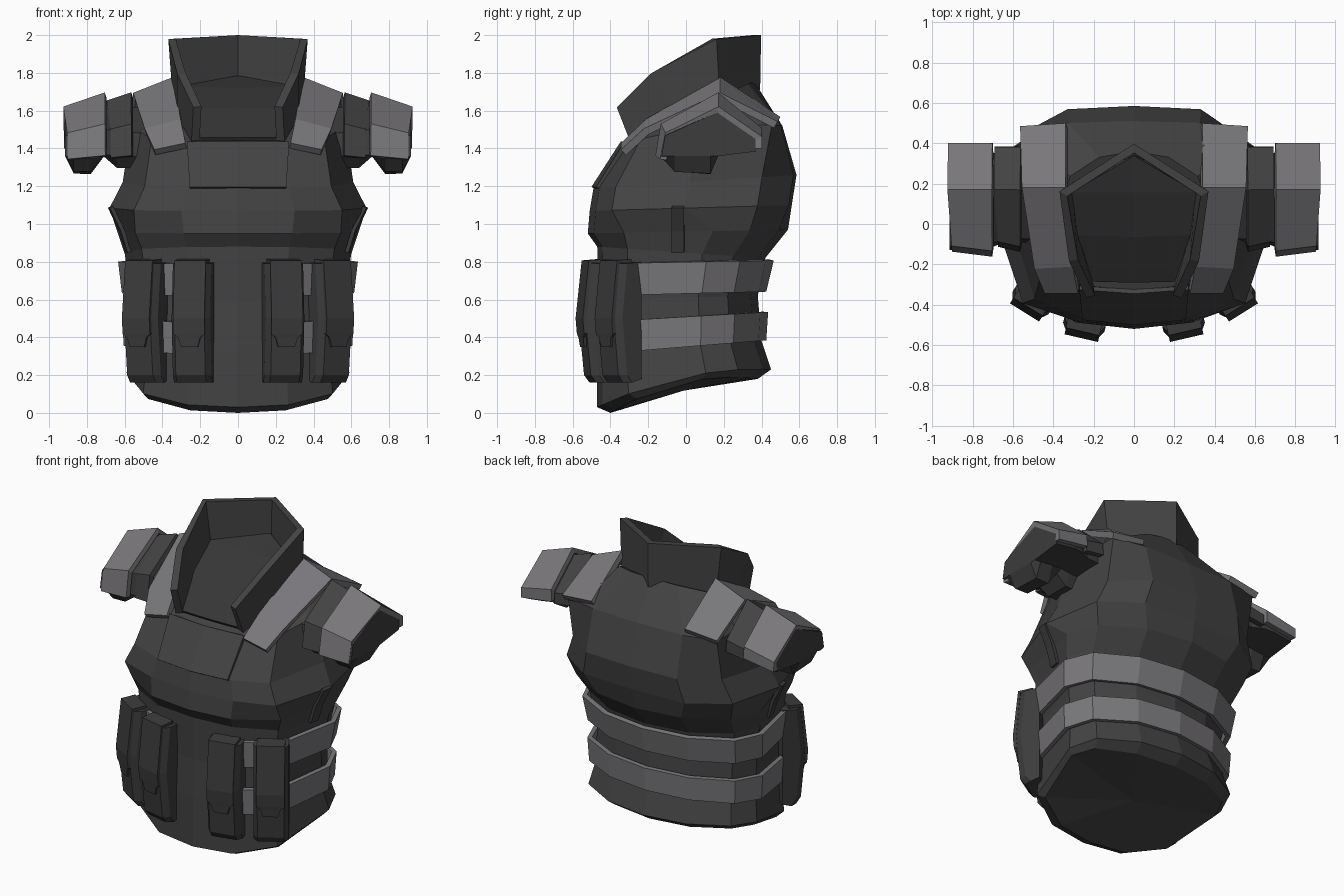
import bpy, bmesh, math
from mathutils import Vector, Matrix

cube = bpy.data.objects.get("Cube")
if cube:
    bpy.data.objects.remove(cube, do_unlink=True)


def material(name, r, g, b):
    m = bpy.data.materials.new(name)
    m.use_nodes = True
    m.diffuse_color = (r, g, b, 1)
    bsdf = m.node_tree.nodes["Principled BSDF"]
    bsdf.inputs["Base Color"].default_value = (r, g, b, 1)
    bsdf.inputs["Roughness"].default_value = 0.8
    return m


VEST = material("charcoal_vest", 0.056, 0.056, 0.057)
POUCH = material("dark_pouch", 0.045, 0.045, 0.046)
LINING = material("black_lining", 0.037, 0.037, 0.038)
PAD = material("grey_padding", 0.19, 0.184, 0.196)


def finish(name, bm, mat, mirror, thickness=0):
    mesh = bpy.data.meshes.new(name)
    bm.to_mesh(mesh)
    bm.free()
    mesh.materials.append(mat)
    ob = bpy.data.objects.new(name, mesh)
    bpy.context.collection.objects.link(ob)
    if mirror:
        ob.modifiers.new("Mirror", 'MIRROR')
    if thickness:
        mod = ob.modifiers.new("Solidify", 'SOLIDIFY')
        mod.thickness = thickness
        mod.offset = 0
    return ob


def loft(name, rings, mat, mirror=True):
    """Closed solid skinned over rings of equal point count."""
    bm = bmesh.new()
    vs = [[bm.verts.new(p) for p in ring] for ring in rings]
    n = len(vs[0])
    for a, b in zip(vs, vs[1:]):
        for i in range(n):
            j = (i + 1) % n
            bm.faces.new((a[i], a[j], b[j], b[i]))
    caps = [bm.faces.new(vs[0]), bm.faces.new(vs[-1])]
    bmesh.ops.poke(bm, faces=caps)
    bmesh.ops.recalc_face_normals(bm, faces=bm.faces)
    return finish(name, bm, mat, mirror)


def sheet(name, rows, mat, thickness, mirror=True):
    """Thin plate skinned over rows of points."""
    bm = bmesh.new()
    vs = [[bm.verts.new(p) for p in row] for row in rows]
    for a, b in zip(vs, vs[1:]):
        for i in range(len(a) - 1):
            bm.faces.new((a[i], a[i + 1], b[i + 1], b[i]))
    return finish(name, bm, mat, mirror, thickness)


# Half outlines of the torso, from front centre round to back centre
WAIST = [(0, -1), (0.45, -0.94), (0.85, -0.64), (1, 0.25),
         (0.88, 0.62), (0.48, 0.91), (0, 1)]
CHEST = [(0, -1), (0.44, -0.94), (0.81, -0.78), (1, -0.05),
         (0.89, 0.66), (0.54, 0.97), (0, 1)]
SHOULDER = CHEST[:4] + [(0.96, 0.87), (0.58, 0.98), (0, 1)]


def half_ring(outline, width, y_front, y_back, z_front, z_back, arch=0):
    pts = []
    for u, t in outline:
        k = (t + 1) / 2
        pts.append(Vector((u * width, y_front + (y_back - y_front) * k,
                           z_front + (z_back - z_front) * k + arch * (1 - t * t))))
    return pts


def full_ring(*args):
    half = half_ring(*args)
    return half + [Vector((-p.x, p.y, p.z)) for p in half[-2:0:-1]]


# Torso: hem, waist, chest overhang, shoulders, neck
torso = [
    (WAIST, 0.56, -0.40, 0.38, 0.00, 0.18, 0.07),
    (WAIST, 0.59, -0.47, 0.45, 0.03, 0.23, 0.06),
    (WAIST, 0.56, -0.47, 0.40, 0.36, 0.38),
    (WAIST, 0.56, -0.46, 0.38, 0.60, 0.62),
    (WAIST, 0.60, -0.47, 0.42, 0.88, 0.82),
    (WAIST, 0.64, -0.52, 0.54, 0.95, 0.97),
    (CHEST, 0.68, -0.51, 0.56, 1.07, 1.10),
    (CHEST, 0.61, -0.49, 0.585, 1.19, 1.26),
    (SHOULDER, 0.565, -0.33, 0.51, 1.42, 1.52, 0.05),
    (WAIST, 0.36, -0.29, 0.36, 1.43, 1.755, 0.015),
]
loft("vest_body", [full_ring(*r) for r in torso], VEST, mirror=False)

# Raised panel on the upper chest
sheet("chest_panel", [[(0, -0.49, 1.19), (0.255, -0.465, 1.19)],
                      [(0, -0.335, 1.43), (0.27, -0.315, 1.43)]], VEST, 0.025)

# Seam strip on each flank
sheet("side_seam", [[(x, -0.075, z), (x + 0.01, -0.01, z)]
                    for x, z in ((0.575, 0.85), (0.61, 0.965), (0.67, 1.09))],
      POUCH, 0.02)

# Waist belts, open at the front
belts = {
    "upper_belt": ((0.60, -0.46, 0.41, 0.62, 0.645), (0.62, -0.47, 0.45, 0.79, 0.81)),
    "lower_belt": ((0.59, -0.48, 0.41, 0.31, 0.385), (0.60, -0.49, 0.42, 0.48, 0.535)),
}
for name, (low, high) in belts.items():
    sheet(name, list(zip(half_ring(WAIST, *low)[1:], half_ring(WAIST, *high)[1:])),
          PAD, 0.03)

# Open collar and the lining it surrounds
sheet("collar", [
    [(0, 0.37, 1.71), (0, 0.375, 2.0)],
    [(0.325, 0.17, 1.67), (0.35, 0.15, 1.98)],
    [(0.30, -0.05, 1.57), (0.30, -0.18, 1.80)],
    [(0.225, -0.29, 1.44), (0.215, -0.36, 1.62)],
], VEST, 0.045)
sheet("neck_lining", [
    [(0, 0.34, 1.775), (0.01, 0.335, 1.775)],
    [(0, 0.16, 1.71), (0.31, 0.16, 1.72)],
    [(0, -0.06, 1.60), (0.28, -0.05, 1.61)],
    [(0, -0.285, 1.45), (0.21, -0.28, 1.45)],
], LINING, 0.02)

# Padded straps over the shoulders
sheet("shoulder_strap", [
    [(0.275, -0.33, 1.415), (0.44, -0.33, 1.38)],
    [(0.30, -0.20, 1.54), (0.49, -0.21, 1.49)],
    [(0.335, 0.18, 1.76), (0.55, 0.18, 1.675)],
    [(0.335, 0.49, 1.55), (0.56, 0.475, 1.525)],
], PAD, 0.04)


def droop(z, amount):
    """Lowers the top of a shoulder piece more than its hem."""
    return z - amount * (z - 1.25) / 0.4


# Short sleeves: a lobe hanging under the guard, trimmed flat at its ends
SLEEVE = [(-0.13, 1.37), (-0.06, 1.28), (0.13, 1.265), (0.17, 1.38),
          (0.37, 1.41), (0.37, 1.49), (0.17, 1.66), (-0.11, 1.51)]


def sleeve_ring(x, floor, scale, amount):
    return [(x, 0.13 + (y - 0.13) * scale, droop(max(z, floor), amount))
            for y, z in SLEEVE]


loft("sleeve", [sleeve_ring(0.46, 1.30, 0.85, 0.05), sleeve_ring(0.64, 1.30, 0.85, 0.03),
                sleeve_ring(0.71, 1.36, 0.95, 0.01), sleeve_ring(0.78, 1.26, 1, 0.025),
                sleeve_ring(0.87, 1.27, 1, 0.055), sleeve_ring(0.915, 1.38, 1, 0.065)], POUCH)

# Arched pieces over the sleeves
ARCH = [(-0.145, 1.36), (-0.12, 1.52), (0.17, 1.68), (0.385, 1.50), (0.385, 1.43)]


def arch_plate(name, x_in, x_out, amount, scale, mat):
    rows = []
    for y, z in ARCH:
        y = 0.15 + (y - 0.15) * scale
        front = y < 0
        rows.append([(x_in, y, z),
                     (x_out - 0.02 * front, y + 0.025 * front, droop(z, amount))])
    sheet(name, rows, mat, 0.035)


arch_plate("shoulder_guard", 0.70, 0.92, 0.07, 1, PAD)
arch_plate("sleeve_band", 0.56, 0.69, 0.04, 0.92, VEST)

# Magazine pouches: side profile as (depth, height), with chamfered flanks
POUCH_SIDE = [(0, 0.18), (0.10, 0.16), (0.13, 0.20), (0.16, 0.5), (0.13, 0.79), (0, 0.80)]
FLAP = [(0.085, 0.05, 0.805), (0.085, 0.135, 0.80), (0.085, 0.165, 0.5),
        (0.085, 0.158, 0.42), (0.06, 0.155, 0.40), (0.045, 0.15, 0.35)]


def pouch(name, x, y, angle):
    place = Matrix.Translation((x, y, 0)) @ Matrix.Rotation(math.radians(angle), 4, 'Z')
    rings = []
    for u, inset in ((-0.105, 0.04), (-0.08, 0), (0.08, 0), (0.105, 0.04)):
        rings.append([place @ Vector((u, -max(d - inset, 0), z)) for d, z in POUCH_SIDE])
    loft(name, rings, POUCH)
    sheet(name + "_flap", [[place @ Vector((s * w, -d, z)) for s in (-1, 1)]
                           for w, d, z in FLAP], POUCH, 0.02)


pouch("inner_pouch", 0.222, -0.395, 13)
pouch("outer_pouch", 0.45, -0.29, 32)
